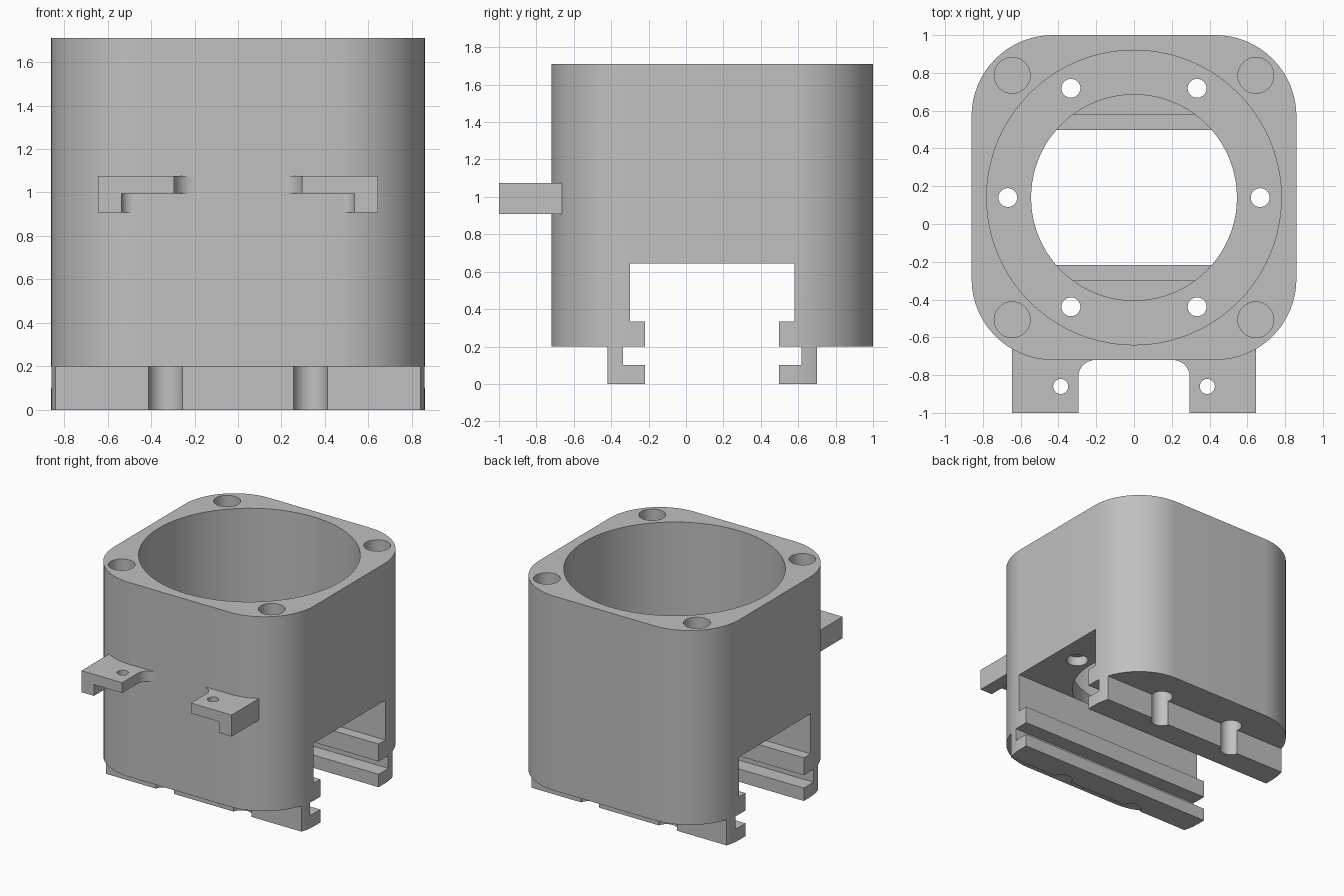
import bpy, bmesh
from math import cos, sin, pi, radians

if "Cube" in bpy.data.objects:
    bpy.data.objects.remove(bpy.data.objects["Cube"], do_unlink=True)

grey = bpy.data.materials.new("plain grey")
grey.use_nodes = True
grey.diffuse_color = (0.53, 0.53, 0.53, 1)
grey.node_tree.nodes["Principled BSDF"].inputs["Base Color"].default_value = grey.diffuse_color

CY = 0.14        # centre of the housing in y
HALF = 0.86      # half width of the housing
TOP = 1.71
FLOOR = 0.8      # bottom of the large bore


def prism(name, outline, z0, z1):
    """Extrude a closed xy outline from z0 to z1."""
    bm = bmesh.new()
    face = bm.faces.new([bm.verts.new((x, y, z0)) for x, y in outline])
    ext = bmesh.ops.extrude_face_region(bm, geom=[face])
    for v in ext["geom"]:
        if isinstance(v, bmesh.types.BMVert):
            v.co.z = z1
    bmesh.ops.recalc_face_normals(bm, faces=bm.faces)
    mesh = bpy.data.meshes.new(name)
    bm.to_mesh(mesh)
    bm.free()
    mesh.materials.append(grey)
    ob = bpy.data.objects.new(name, mesh)
    bpy.context.collection.objects.link(ob)
    return ob


def arc(cx, cy, r, a0, a1, n):
    angles = [radians(a0 + (a1 - a0) * i / n) for i in range(n + 1)]
    return [(cx + r * cos(a), cy + r * sin(a)) for a in angles]


def cylinder(x, y, r, z0, z1, n=32):
    return prism("cutter", arc(x, y, r, 0, 360, n)[:-1], z0, z1)


def box(x0, x1, y0, y1, z0, z1):
    return prism("cutter", [(x0, y0), (x1, y0), (x1, y1), (x0, y1)], z0, z1)


def cut(ob, cutter):
    cutter.hide_render = True
    bpy.context.view_layer.objects.active = ob
    mod = ob.modifiers.new("cut", "BOOLEAN")
    mod.operation = "DIFFERENCE"
    mod.solver = "EXACT"
    mod.object = cutter
    bpy.ops.object.modifier_apply(modifier=mod.name)
    bpy.data.objects.remove(cutter, do_unlink=True)


def smooth(ob):
    bpy.ops.object.select_all(action="DESELECT")
    ob.select_set(True)
    bpy.context.view_layer.objects.active = ob
    bpy.ops.object.shade_smooth_by_angle(angle=radians(30))


# Housing: rounded square block
R = 0.43
c = HALF - R
outline = []
for sx, sy, start in ((1, 1, 0), (-1, 1, 90), (-1, -1, 180), (1, -1, 270)):
    outline += arc(sx * c, CY + sy * c, R, start, start + 90, 16)
housing = prism("housing", outline, 0, TOP)

# Cross channel with its two rail grooves: half width, bottom, top
for half, z0, z1 in ((0.44, 0.335, 0.645), (0.358, -0.1, 0.4), (0.478, 0.1, 0.2)):
    cut(housing, box(-1, 1, CY - half, CY + half, z0, z1))

# Step the feet in at front and back
for s in (-1, 1):
    y0, y1 = sorted((CY + s * 0.56, CY + s * 1.2))
    cut(housing, box(-1, 1, y0, y1, -0.1, 0.2))

# Large bore and the smaller opening through the floor
cut(housing, cylinder(0, CY, 0.78, FLOOR, 2, 80))
cut(housing, cylinder(0, CY, 0.545, 0.645, 1, 80))

# Ring of six screw holes, counterbored from below
for i in range(6):
    x, y = 0.668 * cos(i * pi / 3), CY + 0.668 * sin(i * pi / 3)
    cut(housing, cylinder(x, y, 0.08, -0.1, FLOOR - 0.08))
    cut(housing, cylinder(x, y, 0.05, 0.6, 1))

# Blind holes in the top corners
for sx in (-1, 1):
    for sy in (-1, 1):
        cut(housing, cylinder(sx * 0.645, CY + sy * 0.647, 0.095, 1.3, 2))
smooth(housing)


def flared(name, s, inner, r, z0, z1):
    """Plate standing out of the front wall, its inner edge flaring into it."""
    pts = [(0.645, -0.64), (0.645, -1.0), (inner, -1.0)]
    pts += arc(inner - r, -0.72 - r, r, 0, 90, 10) + [(inner - r, -0.64)]
    return prism(name, [(s * x, y) for x, y in pts], z0, z1)


# Front brackets: drilled plate with a lip hanging from its outer edge
for s, side in ((1, "left"), (-1, "right")):
    plate = flared(side + "_bracket_plate", s, 0.295, 0.09, 0.995, 1.075)
    cut(plate, cylinder(s * 0.388, -0.86, 0.04, 0.9, 1.2, 24))
    lip = flared(side + "_bracket_lip", s, 0.537, 0.05, 0.908, 0.995)
    smooth(plate)
    smooth(lip)
